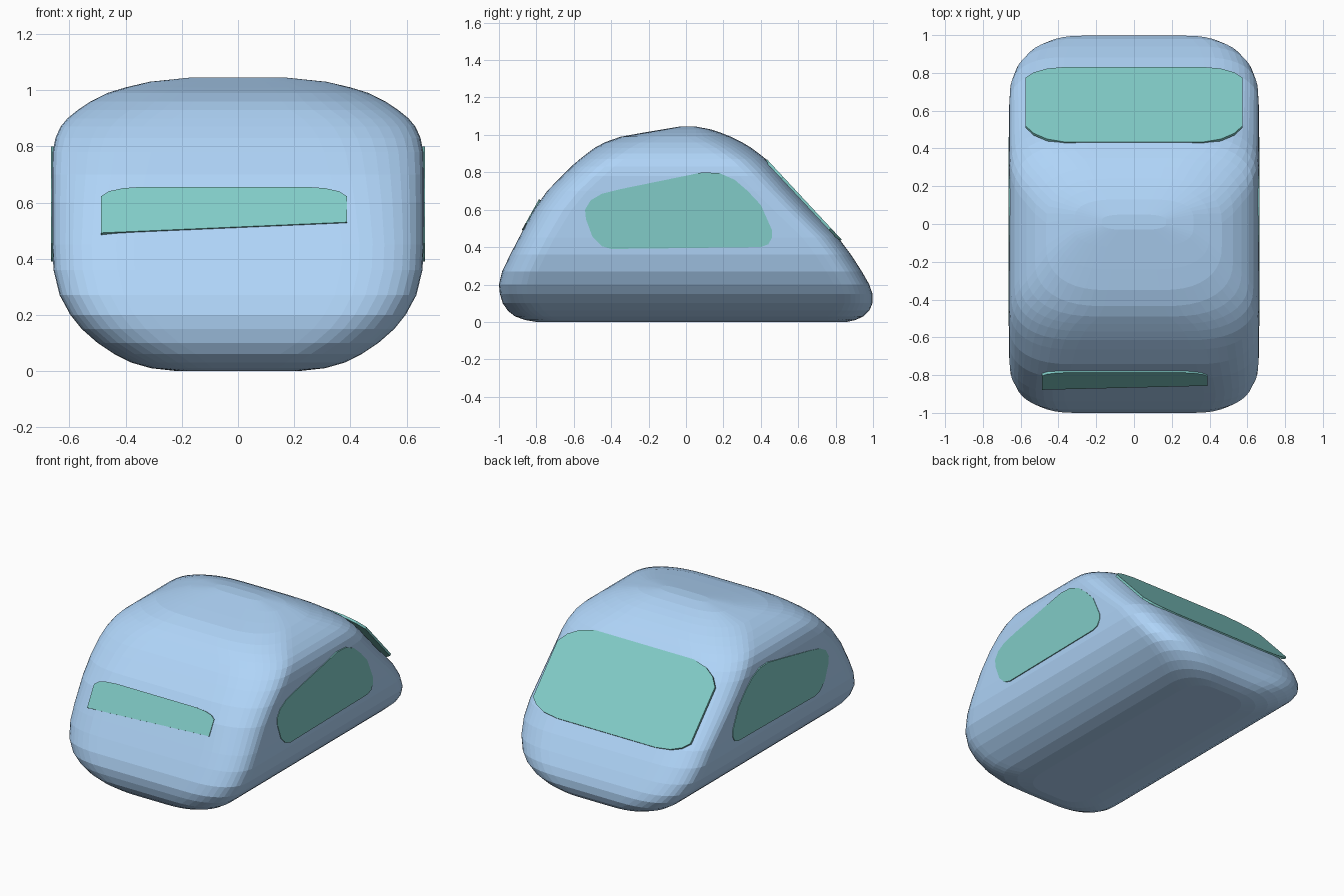
import bpy, bmesh, math
from mathutils import Vector

if "Cube" in bpy.data.objects:
    bpy.data.objects.remove(bpy.data.objects["Cube"])


def material(name, color):
    m = bpy.data.materials.new(name)
    m.diffuse_color = color
    m.use_nodes = True
    m.node_tree.nodes["Principled BSDF"].inputs["Base Color"].default_value = m.diffuse_color
    return m


def finish(bm, name, mat):
    bmesh.ops.recalc_face_normals(bm, faces=bm.faces[:])
    me = bpy.data.meshes.new(name)
    bm.to_mesh(me)
    bm.free()
    me.materials.append(mat)
    ob = bpy.data.objects.new(name, me)
    bpy.context.collection.objects.link(ob)
    return ob


def panel(name, points, depth, mat):
    """Thin flat pane: outline points plus an inward depth vector."""
    bm = bmesh.new()
    outer = [bm.verts.new(p) for p in points]
    inner = [bm.verts.new(Vector(p) + Vector(depth)) for p in points]
    bm.faces.new(outer)
    bm.faces.new(inner[::-1])
    n = len(points)
    for i in range(n):
        j = (i + 1) % n
        bm.faces.new((outer[i], inner[i], inner[j], outer[j]))
    return finish(bm, name, mat)


blue = material("body_blue", (0.43, 0.66, 0.94, 1))
teal = material("window_teal", (0.22, 0.6, 0.57, 1))

# Body: stacked rounded-rectangle sections (z, half width, front y, back y)
SECTIONS = [
    (0.0, 0.22, -0.80, 0.86), (0.01, 0.31, -0.86, 0.905), (0.03, 0.38, -0.915, 0.95),
    (0.06, 0.44, -0.953, 0.98), (0.1, 0.5, -0.98, 0.997), (0.15, 0.557, -0.995, 0.997),
    (0.2, 0.597, -1.0, 0.98), (0.27, 0.635, -0.983, 0.94), (0.36, 0.657, -0.94, 0.882),
    (0.45, 0.661, -0.893, 0.814), (0.6, 0.662, -0.814, 0.669), (0.7, 0.662, -0.742, 0.578),
    (0.78, 0.66, -0.665, 0.51), (0.83, 0.65, -0.615, 0.467), (0.87, 0.632, -0.568, 0.428),
    (0.9, 0.607, -0.53, 0.39), (0.93, 0.57, -0.49, 0.35), (0.96, 0.525, -0.435, 0.3),
    (0.99, 0.465, -0.35, 0.24), (1.01, 0.4, -0.24, 0.19), (1.03, 0.315, -0.12, 0.13),
    (1.045, 0.17, -0.03, 0.05),
]


def section(bm, z, w, yf, yb, steps=10, power=2.4):
    half, mid = (yb - yf) / 2, (yb + yf) / 2
    t = min(max((z - 0.5) / 0.5, 0), 1)  # corners soften towards the roof
    rx, ry = min(0.29 + 0.11 * t, 0.7 * w), min(0.19 + 0.06 * t, 0.8 * half)
    ring = []
    for sx, sy, flip in ((1, 1, 0), (-1, 1, 1), (-1, -1, 0), (1, -1, 1)):
        for i in range(steps + 1):
            a = math.pi / 2 * ((steps - i) if flip else i) / steps
            c = max(math.cos(a), 0) ** (2 / power)
            s = max(math.sin(a), 0) ** (2 / power)
            ring.append(bm.verts.new((sx * (w - rx + rx * c),
                                      mid + sy * (half - ry + ry * s), z)))
    return ring


bm = bmesh.new()
rings = [section(bm, *row) for row in SECTIONS]
for lo, hi in zip(rings, rings[1:]):
    for i in range(len(lo)):
        j = (i + 1) % len(lo)
        bm.faces.new((lo[i], lo[j], hi[j], hi[i]))
bm.faces.new(rings[0][::-1])
bm.faces.new(rings[-1])
finish(bm, "body", blue)

# Side windows (outline in y, z), mirrored across x
SIDE = [(-0.40, 0.39), (0.40, 0.40), (0.44, 0.415), (0.46, 0.45), (0.46, 0.49), (0.40, 0.625),
        (0.33, 0.70), (0.26, 0.76), (0.18, 0.795), (0.09, 0.80), (-0.35, 0.71), (-0.45, 0.685),
        (-0.51, 0.65), (-0.54, 0.60), (-0.535, 0.55), (-0.5, 0.455), (-0.45, 0.405)]
side = panel("side_windows", [(0.665, y, z) for y, z in SIDE], (-0.012, 0, 0), teal)
side.modifiers.new("mirror", 'MIRROR').use_axis[0] = True

# Rear window on the sloped back (half outline in x, y)
HALF = [(0.36, 0.433), (0.46, 0.45), (0.53, 0.48), (0.575, 0.52),
        (0.575, 0.775), (0.53, 0.803), (0.46, 0.823), (0.36, 0.832)]
rear = HALF + [(-x, y) for x, y in reversed(HALF)]
panel("rear_window", [(x, y, 0.869 - 1.075 * (y - 0.433)) for x, y in rear],
      (0, -0.011, -0.01), teal)

# Front window slit (outline in x, z)
FRONT = [(-0.488, 0.492), (0.388, 0.53), (0.388, 0.622), (0.36, 0.64), (0.31, 0.651),
         (0.24, 0.656), (-0.34, 0.656), (-0.41, 0.651), (-0.46, 0.64), (-0.488, 0.622)]
panel("front_window", [(x, -0.879 + 0.56 * (z - 0.49), z) for x, z in FRONT],
      (0, 0.014, -0.008), teal)
